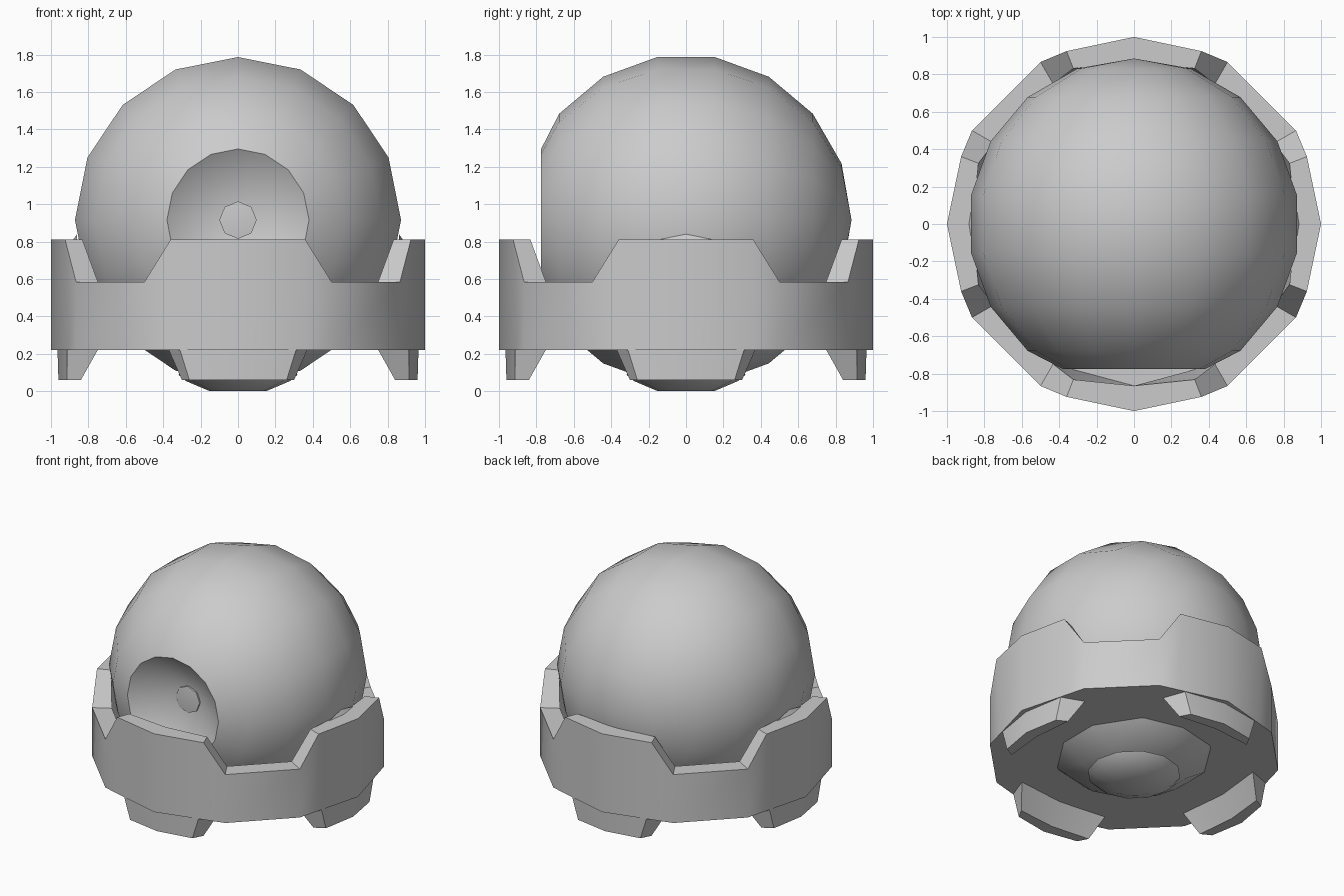
import bpy, bmesh, math
from mathutils import Matrix

if "Cube" in bpy.data.objects:
    bpy.data.objects.remove(bpy.data.objects["Cube"])

grey = bpy.data.materials.new("plain_grey")
grey.diffuse_color = (0.6, 0.6, 0.6, 1)
grey.use_nodes = True
grey.node_tree.nodes["Principled BSDF"].inputs["Base Color"].default_value = grey.diffuse_color


def finish(bm, name):
    """Turn a bmesh into a shaded object."""
    bmesh.ops.remove_doubles(bm, verts=bm.verts, dist=1e-5)
    bmesh.ops.recalc_face_normals(bm, faces=bm.faces)
    me = bpy.data.meshes.new(name)
    bm.to_mesh(me)
    bm.free()
    ob = bpy.data.objects.new(name, me)
    bpy.context.collection.objects.link(ob)
    me.materials.append(grey)
    bpy.ops.object.select_all(action='DESELECT')
    ob.select_set(True)
    bpy.context.view_layer.objects.active = ob
    bpy.ops.object.shade_smooth_by_angle(angle=math.radians(35))
    return ob


def lathe(name, profile, steps, matrix):
    """Spin (radius, height) points about z, then place with matrix."""
    bm = bmesh.new()
    rings = []
    for r, h in profile:
        if r == 0:
            rings.append([bm.verts.new((0, 0, h))] * steps)
        else:
            rings.append([bm.verts.new((r * math.cos(2 * math.pi * i / steps),
                                        r * math.sin(2 * math.pi * i / steps), h))
                          for i in range(steps)])
    for a, b in zip(rings, rings[1:]):
        for i in range(steps):
            j = (i + 1) % steps
            bm.faces.new(list(dict.fromkeys((a[i], a[j], b[j], b[i]))))
    bm.transform(matrix)
    return finish(bm, name)


# Ball with its pole facing the back and a conical dish cut in the front
CZ, R = 0.915, 0.885
along_y = Matrix.Translation((0, 0, CZ)) @ Matrix.Rotation(math.radians(-90), 4, 'X')
ball = [(0, R)]
ball += [(R * math.cos(math.radians(a)), R * math.sin(math.radians(a)))
         for a in (70, 50, 30, 10, -10, -30, -50)]
ball += [(0.38, -0.775), (0, -0.525)]
lathe("ball", ball, 16, along_y)

# Small lens in the middle of the dish
lathe("dish_lens", [(0, -0.54), (0.1, -0.54), (0.1, -0.6), (0, -0.61)], 8, along_y)

# Shallow cap under the ball
lathe("bottom_cap", [(0, 0.15), (0.32, 0.09), (0.28, 0.055), (0.15, 0), (0, 0)],
      12, Matrix.Identity(4))

# Twelve-sided cup with four raised tabs that flare slightly at the top corners
BOTTOM, LOW, HIGH, FLOOR, INNER = 0.22, 0.585, 0.81, 0.3, 0.865


def circle(deg, r=1.0):
    return r * math.cos(math.radians(deg)), r * math.sin(math.radians(deg))


def along_edge(start, end, t):
    (ax, ay), (bx, by) = circle(start), circle(end)
    return ax + (bx - ax) * t, ay + (by - ay) * t


columns = []  # bottom point, top point, top height, inner scale at the top
for q in range(4):
    o = 90 * q
    columns += [
        (circle(o), circle(o), HIGH, INNER),
        (along_edge(o, o + 30, 0.72), circle(o + 21.3, 0.992), HIGH, 0.9),
        (circle(o + 30), circle(o + 30), LOW, INNER),
        (circle(o + 60), circle(o + 60), LOW, INNER),
        (along_edge(o + 60, o + 90, 0.28), circle(o + 68.7, 0.992), HIGH, 0.9)]
bm = bmesh.new()
strips = []
for (bx, by), (tx, ty), top, inner in columns:
    strips.append([bm.verts.new(v) for v in (
        (bx, by, BOTTOM), (tx, ty, top),
        (tx * inner, ty * inner, top), (bx * INNER, by * INNER, FLOOR))])
for i, s in enumerate(strips):
    t = strips[(i + 1) % len(strips)]
    for k in range(3):
        bm.faces.new((s[k], t[k], t[k + 1], s[k + 1]))
bm.faces.new([s[0] for s in strips])
bm.faces.new([s[3] for s in strips])
finish(bm, "base_cup")

# Low wedges between the ball and the side tabs
for sx, side in ((1, "right"), (-1, "left")):
    bm = bmesh.new()
    p = [bm.verts.new(v) for v in ((0.86 * sx, 0, 0.84), (0.89 * sx, 0, 0.8),
                                   (0.86 * sx, 0.17, 0.805), (0.86 * sx, -0.17, 0.805))]
    for tri in ((0, 1, 2), (0, 1, 3), (0, 2, 3), (1, 2, 3)):
        bm.faces.new([p[i] for i in tri])
    finish(bm, side + "_wedge")

# Four tapered feet, each bent at the middle
for q, side in enumerate(("right", "back", "left", "front")):
    bm = bmesh.new()
    sections = []
    for s in (-1, 0, 1):
        k = abs(s)
        sections.append([bm.verts.new(v) for v in (
            (0.965 - 0.052 * k, 0.31 * s, BOTTOM),
            (0.96 - 0.045 * k, 0.26 * s, 0.06),
            (0.87 - 0.03 * k, 0.30 * s, 0.06),
            (0.79 - 0.04 * k, 0.37 * s, BOTTOM))])
    for a, b in zip(sections, sections[1:]):
        for i in range(4):
            j = (i + 1) % 4
            bm.faces.new((a[i], b[i], b[j], a[j]))
    bm.faces.new(sections[0])
    bm.faces.new(sections[2])
    bm.transform(Matrix.Rotation(math.radians(90 * q), 4, 'Z'))
    finish(bm, side + "_foot")
